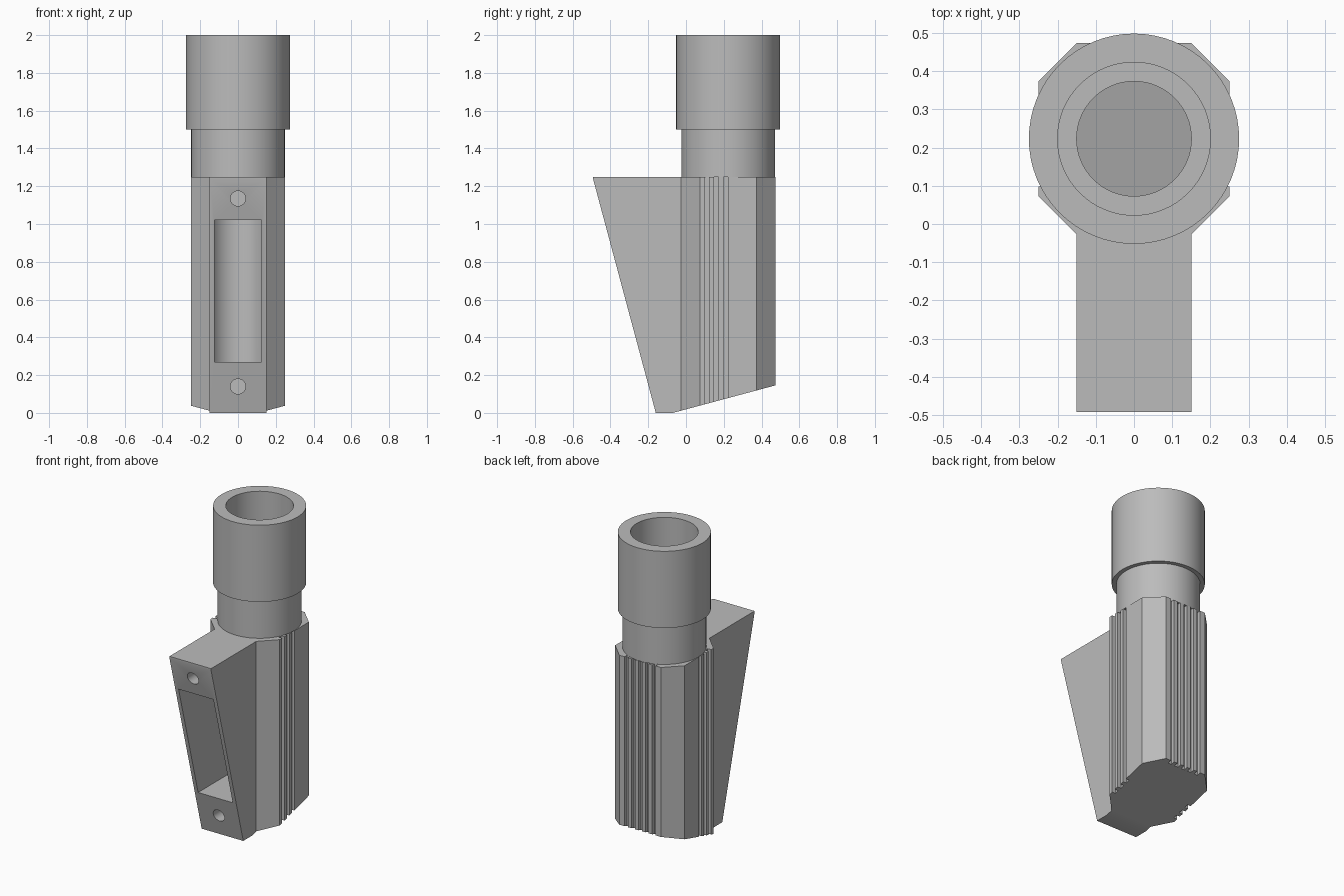
import bpy, bmesh, math
from mathutils import Matrix, Vector

cube = bpy.data.objects.get("Cube")
if cube:
    bpy.data.objects.remove(cube, do_unlink=True)

AXIS_Y = 0.223          # centre of the round tube and octagonal body
TOP = 1.25              # top of the body
SLOPE = math.tan(math.radians(15))

grey = bpy.data.materials.new("plain grey")
grey.use_nodes = True
grey.diffuse_color = (0.5, 0.5, 0.5, 1)
grey.node_tree.nodes["Principled BSDF"].inputs["Base Color"].default_value = (0.5, 0.5, 0.5, 1)


def finish(name, bm):
    bmesh.ops.recalc_face_normals(bm, faces=bm.faces)
    mesh = bpy.data.meshes.new(name)
    bm.to_mesh(mesh)
    bm.free()
    mesh.materials.append(grey)
    obj = bpy.data.objects.new(name, mesh)
    bpy.context.collection.objects.link(obj)
    return obj


def activate(obj):
    bpy.ops.object.select_all(action='DESELECT')
    obj.select_set(True)
    bpy.context.view_layer.objects.active = obj


def cylinder(name, radius, depth, matrix, segments=64):
    bm = bmesh.new()
    bmesh.ops.create_cone(bm, cap_ends=True, segments=segments, radius1=radius,
                          radius2=radius, depth=depth, matrix=matrix)
    return finish(name, bm)


# Body outline: right half from front to back, with square grip grooves
G, D = 0.025, 0.025     # groove width and depth
half = [(0.15, -0.492), (0.15, -0.027), (0.25, 0.073)]
for i in range(3):
    y = 0.098 + 2 * G * i
    half += [(0.25, y), (0.25 - D, y), (0.25 - D, y + G), (0.25, y + G)]
half += [(0.25, 0.373), (0.15, 0.473)]
for i in (2, 1):
    x = 2 * G * i + G / 2
    half += [(x, 0.473), (x, 0.473 - D), (x - G, 0.473 - D), (x - G, 0.473)]
half += [(G / 2, 0.473), (G / 2, 0.473 - D)]
outline = half + [(-x, y) for x, y in reversed(half)]

# Extruded body, trimmed by the slanted underside and slanted front
bm = bmesh.new()
base = bm.faces.new([bm.verts.new((x, y, 0)) for x, y in outline])
up = bmesh.ops.extrude_face_region(bm, geom=[base])["geom"]
bmesh.ops.translate(bm, vec=(0, 0, TOP), verts=[v for v in up if isinstance(v, bmesh.types.BMVert)])
for point, normal in (((0, -0.07, 0), (0, SLOPE, -1)), ((0, -0.16, 0), (0, -1, -SLOPE))):
    cut = bmesh.ops.bisect_plane(bm, geom=bm.verts[:] + bm.edges[:] + bm.faces[:], dist=1e-5,
                                 plane_co=point, plane_no=Vector(normal).normalized(),
                                 clear_outer=True)
    rim = [e for e in bm.edges if e.is_boundary]
    bmesh.ops.contextual_create(bm, geom=rim)
body = finish("body", bm)

# Cutters: bore with a floor parallel to the underside, front window, screw holes
bore = cylinder("bore_cutter", 0.15, 2, Matrix.Translation((0, AXIS_Y, 1)))
for v in bore.data.vertices:
    if v.co.z < 0.5:
        v.co.z = 0.1 + SLOPE * (v.co.y + 0.07)

bm = bmesh.new()
bmesh.ops.create_cube(bm, size=1, matrix=Matrix.Translation((0, -0.2885, 0.645))
                      @ Matrix.Diagonal((0.25, 1.023, 0.75, 1)))
window = finish("window_cutter", bm)

cutters = [bore, window]
for z in (0.14, 1.135):
    face_y = -0.16 - SLOPE * z
    cutters.append(cylinder("screw_hole_cutter", 0.04, 0.3, Matrix.Translation((0, face_y, z))
                            @ Matrix.Rotation(math.pi / 2, 4, 'X'), 32))

activate(body)
for cutter in cutters:
    cutter.hide_render = True
    mod = body.modifiers.new("cut", 'BOOLEAN')
    mod.operation = 'DIFFERENCE'
    mod.solver = 'EXACT'
    mod.object = cutter
    bpy.ops.object.modifier_apply(modifier=mod.name)
    bpy.data.objects.remove(cutter, do_unlink=True)

# Neck and collar: one revolved tube with a stepped socket
profile = [(0.15, TOP), (0.248, TOP), (0.248, 1.5), (0.275, 1.5),
           (0.275, 2), (0.2, 2), (0.2, 1.5), (0.15, 1.5)]
bm = bmesh.new()
verts = [bm.verts.new((r, AXIS_Y, z)) for r, z in profile]
edges = [bm.edges.new((verts[i - 1], verts[i])) for i in range(len(verts))]
bmesh.ops.spin(bm, geom=verts + edges, cent=(0, AXIS_Y, 0), axis=(0, 0, 1),
               angle=2 * math.pi, steps=64, use_merge=True)
bmesh.ops.remove_doubles(bm, verts=bm.verts, dist=1e-5)
tube = finish("neck_and_collar", bm)

for obj in (body, tube):
    activate(obj)
    bpy.ops.object.shade_smooth_by_angle(angle=math.radians(30))
